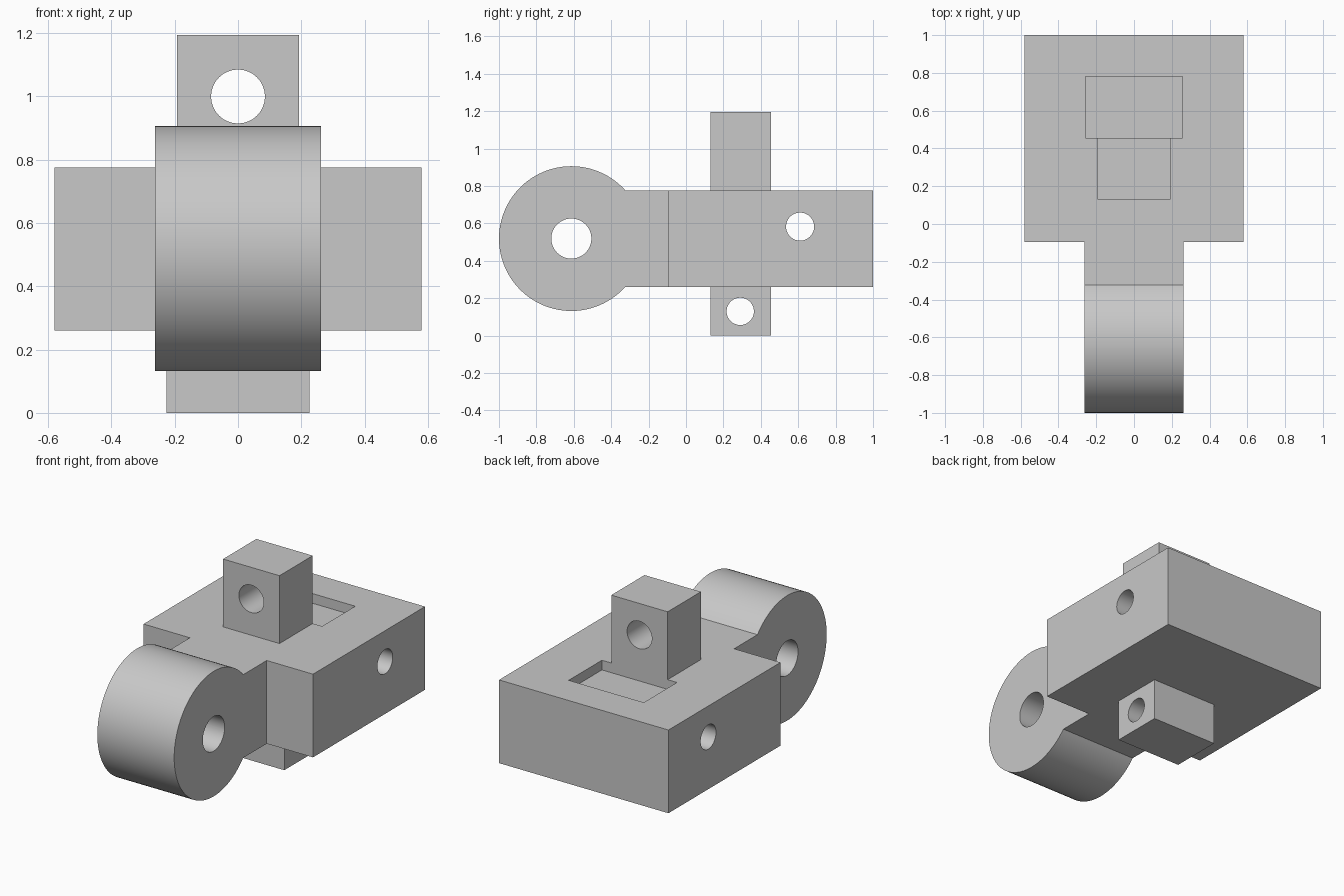
import bpy
import bmesh
import math
from mathutils import Matrix

cube = bpy.data.objects.get("Cube")
if cube:
    bpy.data.objects.remove(cube, do_unlink=True)

# Single material
grey = bpy.data.materials.new("plain_grey")
grey.use_nodes = True
colour = (0.58, 0.58, 0.58, 1)
grey.diffuse_color = colour
grey.node_tree.nodes["Principled BSDF"].inputs["Base Color"].default_value = colour


def finish(name, bm):
    bmesh.ops.recalc_face_normals(bm, faces=bm.faces)
    mesh = bpy.data.meshes.new(name)
    bm.to_mesh(mesh)
    bm.free()
    mesh.materials.append(grey)
    obj = bpy.data.objects.new(name, mesh)
    bpy.context.collection.objects.link(obj)
    return obj


def block(name, half_x, y, z):
    """Box centred on x, spanning the y and z ranges."""
    bm = bmesh.new()
    size = Matrix.Diagonal((2 * half_x, y[1] - y[0], z[1] - z[0], 1))
    place = Matrix.Translation((0, sum(y) / 2, sum(z) / 2))
    bmesh.ops.create_cube(bm, size=1, matrix=place @ size)
    return finish(name, bm)


def rod(name, axis, y, z, radius, length):
    """Cylinder centred on x, lying along the x or y axis."""
    turn = Matrix.Rotation(math.pi / 2, 4, "Y" if axis == "X" else "X")
    bm = bmesh.new()
    bmesh.ops.create_cone(bm, cap_ends=True, segments=96, radius1=radius,
                          radius2=radius, depth=length,
                          matrix=Matrix.Translation((0, y, z)) @ turn)
    return finish(name, bm)


def combine(target, other, operation):
    """Apply an exact boolean and discard the helper solid."""
    other.hide_render = True
    mod = target.modifiers.new(operation, "BOOLEAN")
    mod.operation = operation
    mod.solver = "EXACT"
    mod.object = other
    bpy.context.view_layer.objects.active = target
    bpy.ops.object.modifier_apply(modifier=mod.name)
    bpy.data.objects.remove(other, do_unlink=True)


low, high = 0.26, 0.775           # bottom and top of the main block
lug_y = (0.13, 0.455)             # depth range shared by both lugs
barrel_y, barrel_z = -0.613, 0.519
neck = 0.263

# Main block with neck, hinge barrel and the two lugs
body = block("hinge_body", 0.58, (-0.095, 1), (low, high))
for part in (
    block("neck", neck, (barrel_y, 0), (low, high)),
    rod("barrel", "X", barrel_y, barrel_z, 0.387, 2 * neck),
    block("top_lug", 0.193, lug_y, (0.6, 1.195)),
    block("bottom_lug", 0.226, lug_y, (0, 0.4)),
):
    combine(body, part, "UNION")

# Pin holes and the shallow pocket behind the top lug
for cutter in (
    rod("barrel_hole", "X", barrel_y, barrel_z, 0.107, 2),
    rod("side_hole", "X", 0.61, 0.583, 0.075, 2),
    rod("bottom_lug_hole", "X", 0.29, 0.13, 0.073, 2),
    rod("top_lug_hole", "Y", 0.29, 1.0, 0.085, 2),
    block("pocket", 0.257, (lug_y[1], 0.78), (high - 0.06, 0.85)),
):
    combine(body, cutter, "DIFFERENCE")

# Smooth the round surfaces, keep the edges sharp
bpy.ops.object.select_all(action="DESELECT")
body.select_set(True)
bpy.context.view_layer.objects.active = body
bpy.ops.object.shade_smooth_by_angle(angle=math.radians(25))
